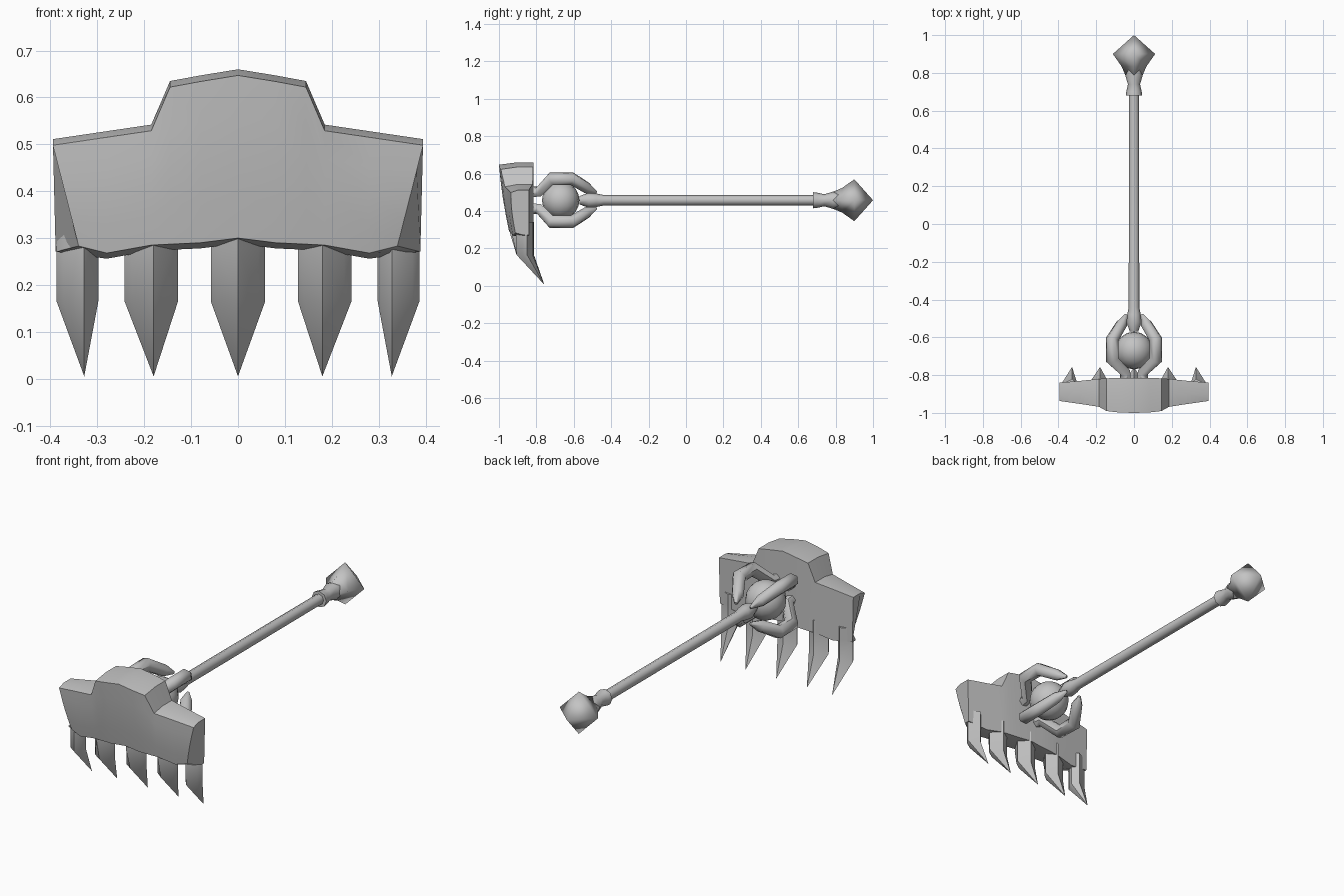
import bpy, bmesh, math
from mathutils import Vector

cube = bpy.data.objects.get("Cube")
if cube:
    bpy.data.objects.remove(cube, do_unlink=True)

COLOUR = (0.55, 0.55, 0.55, 1)
metal = bpy.data.materials.new("plain_grey")
metal.use_nodes = True
metal.diffuse_color = COLOUR
metal.node_tree.nodes["Principled BSDF"].inputs["Base Color"].default_value = COLOUR

AXIS = 0.457  # height of the shaft


def finish(obj, angle):
    obj.data.materials.clear()
    obj.data.materials.append(metal)
    bpy.ops.object.select_all(action='DESELECT')
    obj.select_set(True)
    bpy.context.view_layer.objects.active = obj
    bpy.ops.object.shade_smooth_by_angle(angle=math.radians(angle))


def loft(name, rings, angle=45):
    """Skin a row of equal closed rings, cap both ends and weld points."""
    bm = bmesh.new()
    rows = [[bm.verts.new(p) for p in ring] for ring in rings]
    count = len(rows[0])
    for a, b in zip(rows, rows[1:]):
        for i in range(count):
            j = (i + 1) % count
            bm.faces.new((a[i], a[j], b[j], b[i]))
    bm.faces.new(rows[0])
    bm.faces.new(rows[-1])
    bmesh.ops.remove_doubles(bm, verts=bm.verts, dist=0.0005)
    bmesh.ops.recalc_face_normals(bm, faces=bm.faces)
    mesh = bpy.data.meshes.new(name)
    bm.to_mesh(mesh)
    bm.free()
    obj = bpy.data.objects.new(name, mesh)
    bpy.context.collection.objects.link(obj)
    finish(obj, angle)
    return obj


def turned(name, profile, sides, angle=45):
    """Turn (y, radius) pairs around the shaft axis."""
    turns = [math.tau * i / sides for i in range(sides)]
    loft(name, [[Vector((r * math.cos(t), y, AXIS + r * math.sin(t)))
                 for t in turns] for y, r in profile], angle)


# Head plate: half columns of x, top, bottom, front at top, front at bottom, back
columns = [
    (0, 0.66, 0.3, -1, -0.948, -0.815),
    (0.08, 0.647, 0.29, -0.998, -0.946, -0.815),
    (0.145, 0.635, 0.287, -0.99, -0.941, -0.817),
    (0.185, 0.542, 0.285, -0.968, -0.936, -0.82),
    (0.28, 0.528, 0.268, -0.953, -0.926, -0.83),
    (0.395, 0.511, 0.283, -0.937, -0.912, -0.84),
]


def plate_ring(side, x, top, bottom, front_top, front_bottom, back):
    end = x > 0.39
    ring = []
    for step in range(5):
        t = step / 4
        inward = 0.055 * t if end else 0
        bulge = 0.006 * math.sin(math.pi * t)
        ring.append((side * (x - inward),
                     front_top + (front_bottom - front_top) * t - bulge,
                     top - 0.013 + (bottom - top + 0.013) * t))
    low = x - 0.006 if end else x
    ring += [(side * low, -0.87, bottom - 0.012),
             (side * low, back, bottom - 0.012),
             (side * x, back, top),
             (side * x, -0.9, top)]
    return ring


loft("head_plate",
     [plate_ring(-1, *c) for c in reversed(columns[1:])]
     + [plate_ring(1, *c) for c in columns], 50)


# Five tines: a ridged front, thin side flanges and a ridged back
def tine(name, side, x, inner, outer, front, back):
    def ring(z, ridge, spread):
        a, b = -inner * spread, outer * spread
        return [(side * (x + px), y, z) for px, y in (
            (0, ridge), (b * 0.75, -0.875), (b, -0.85),
            (0, back), (a, -0.85), (a * 0.75, -0.875))]
    tip = [(side * x, -0.757, 0.005)] * 6
    loft(name, [ring(0.34, front + 0.012, 0.95), ring(0.28, front + 0.004, 1),
                ring(0.165, -0.906, 1), tip], 40)


tine("middle_tine", 1, 0, 0.058, 0.058, -0.945, -0.813)
for label, side in (("left", 1), ("right", -1)):
    tine(label + "_inner_tine", side, 0.18, 0.052, 0.062, -0.936, -0.815)
    tine(label + "_outer_tine", side, 0.328, 0.03, 0.059, -0.914, -0.82)

# Shaft, collar and four-sided pommel
turned("shaft", [(-0.57, 0.022), (-0.52, 0.04), (-0.48, 0.036),
                 (-0.44, 0.028), (0.7, 0.027)], 8, 60)
turned("collar", [(0.68, 0.043), (0.7, 0.041), (0.74, 0.032),
                  (0.785, 0.046), (0.82, 0.04)], 8, 60)
turned("pommel", [(0.785, 0.045), (0.835, 0.066), (0.9, 0.112), (1, 0)], 4, 80)

# Orb held in the cage
bpy.ops.mesh.primitive_uv_sphere_add(segments=16, ring_count=10, radius=0.1,
                                     location=(0, -0.67, AXIS))
orb = bpy.context.object
orb.name = "orb"
finish(orb, 60)

# Cage arms: (y, offset along both x and z, thickness)
path = [(-0.83, 0.045, 0.03), (-0.785, 0.047, 0.03), (-0.72, 0.115, 0.036),
        (-0.61, 0.115, 0.036), (-0.53, 0.066, 0.032), (-0.48, 0.042, 0.008)]


def arm(name, sx, sz):
    outward = Vector((sx, 0, sz)).normalized()
    across = Vector((-sz, 0, sx)).normalized()
    points = [Vector((sx * d, y, AXIS + sz * d)) for y, d, _ in path]
    rings = []
    for i, centre in enumerate(points):
        before, after = points[max(i - 1, 0)], points[min(i + 1, len(points) - 1)]
        normal = (after - before).normalized().cross(across)
        rings.append([centre + path[i][2] * (normal * math.cos(t) + across * math.sin(t))
                      for t in (math.tau * k / 6 for k in range(6))])
    loft(name, rings, 62)


for side, sx in (("left", 1), ("right", -1)):
    for level, sz in (("upper", 1), ("lower", -1)):
        arm(f"{level}_{side}_cage_arm", sx, sz)
